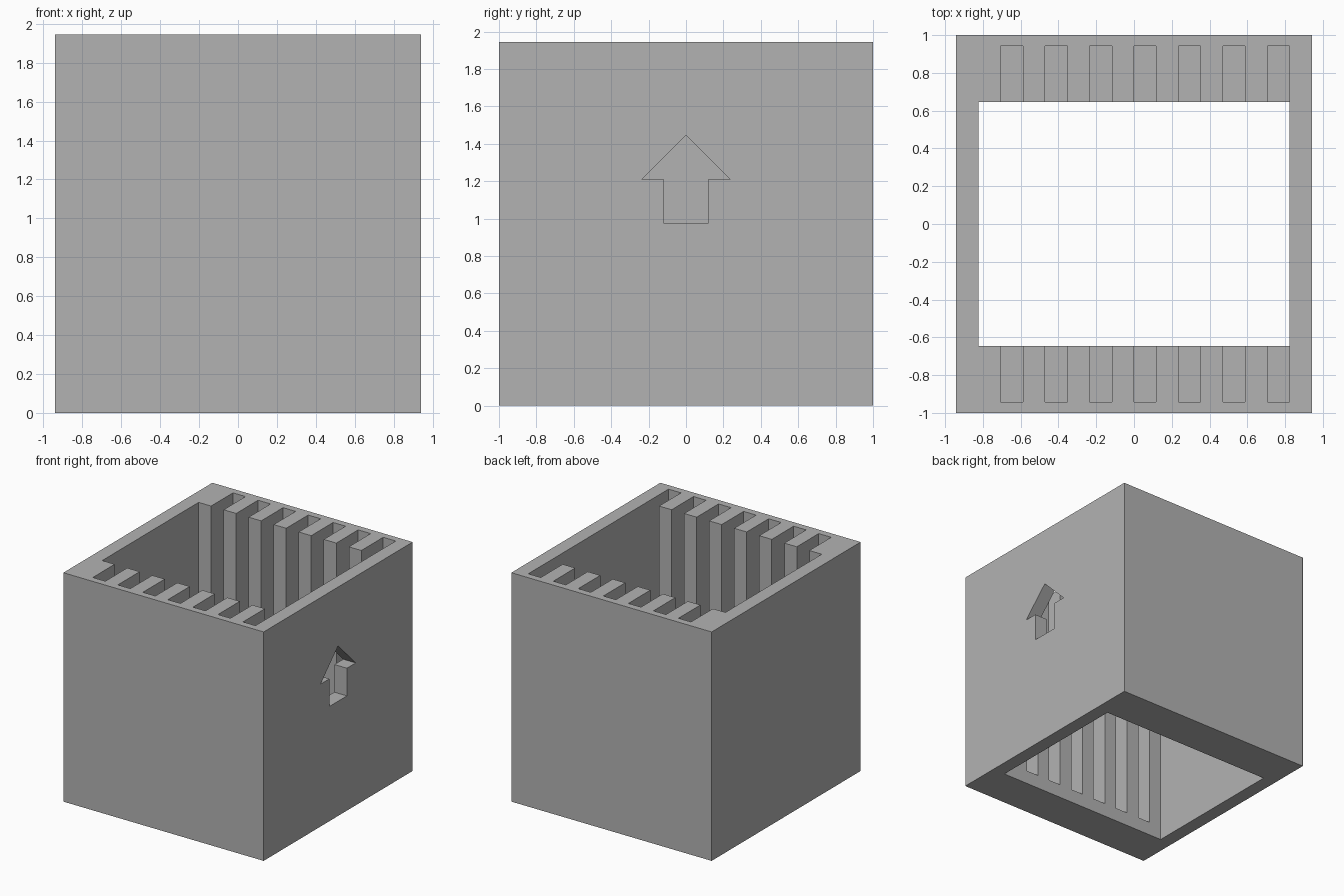
import bpy, bmesh
from mathutils import Vector

cube = bpy.data.objects.get("Cube")
if cube:
    bpy.data.objects.remove(cube, do_unlink=True)

U = 2 / 17          # basic module: wall thickness and slot width
HEIGHT = 1.945

grey = bpy.data.materials.new("plain grey")
grey.use_nodes = True
colour = (0.45, 0.45, 0.45, 1)
grey.diffuse_color = colour
grey.node_tree.nodes["Principled BSDF"].inputs["Base Color"].default_value = colour


def prism(name, points, offset):
    """Extrude a closed outline of 3D points by an offset."""
    bm = bmesh.new()
    face = bm.faces.new([bm.verts.new(p) for p in points])
    moved = bmesh.ops.extrude_face_region(bm, geom=[face])["geom"]
    verts = [v for v in moved if isinstance(v, bmesh.types.BMVert)]
    bmesh.ops.translate(bm, verts=verts, vec=Vector(offset))
    bmesh.ops.recalc_face_normals(bm, faces=bm.faces)
    mesh = bpy.data.meshes.new(name)
    bm.to_mesh(mesh)
    bm.free()
    mesh.materials.append(grey)
    obj = bpy.data.objects.new(name, mesh)
    bpy.context.collection.objects.link(obj)
    return obj


def rectangle(x, y, z):
    return [(-x, -y, z), (x, -y, z), (x, y, z), (-x, y, z)]


def cut(target, cutter):
    cutter.hide_render = True
    mod = target.modifiers.new(cutter.name, "BOOLEAN")
    mod.operation = "DIFFERENCE"
    mod.solver = "EXACT"
    mod.object = cutter
    bpy.context.view_layer.objects.active = target
    bpy.ops.object.modifier_apply(modifier=mod.name)
    bpy.data.objects.remove(cutter, do_unlink=True)


# Outer block
box = prism("slotted_box", rectangle(8 * U, 8.5 * U, 0), (0, 0, HEIGHT))

# Upper cavity: rectangle with seven slots along the front and back walls
inner, deep = 5.5 * U, 8 * U
edge = [(-7 * U, inner)]
for i in range(7):
    left = (2 * i - 6) * U
    edge += [(left, inner), (left, deep), (left + U, deep)]
    if i < 6:
        edge.append((left + U, inner))
outline = edge + [(x, -y) for x, y in reversed(edge)]
cut(box, prism("slotted_cavity", [(x, y, U) for x, y in outline], (0, 0, HEIGHT)))

# Plain opening through the floor below the slots
cut(box, prism("floor_opening", rectangle(7 * U, inner, -U), (0, 0, 2 * U)))

# Arrow-shaped window through the right wall
half = [(U, 0.975), (U, 1.21), (2 * U, 1.21)]
arrow = half + [(0, 1.445)] + [(-y, z) for y, z in reversed(half)]
cut(box, prism("arrow_window", [(6.5 * U, y, z) for y, z in arrow], (2 * U, 0, 0)))
